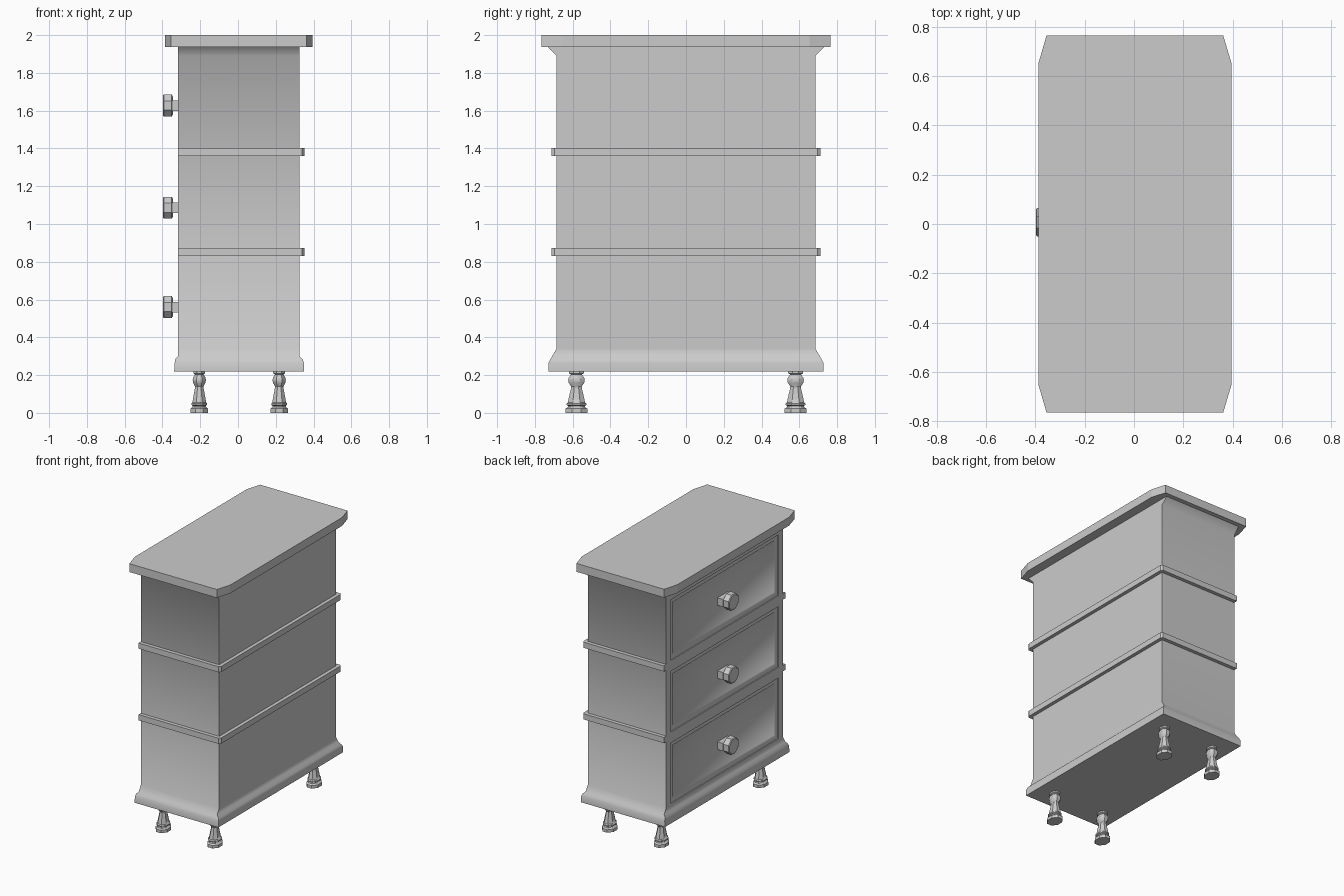
import bpy, bmesh, math
from mathutils import Matrix

if "Cube" in bpy.data.objects:
    bpy.data.objects.remove(bpy.data.objects["Cube"])


def finish(name, bm, smooth=None):
    bmesh.ops.recalc_face_normals(bm, faces=bm.faces[:])
    me = bpy.data.meshes.new(name)
    bm.to_mesh(me)
    bm.free()
    ob = bpy.data.objects.new(name, me)
    bpy.context.collection.objects.link(ob)
    if smooth:
        shade(ob, smooth)
    return ob


def shade(ob, angle):
    bpy.ops.object.select_all(action='DESELECT')
    ob.select_set(True)
    bpy.context.view_layer.objects.active = ob
    bpy.ops.object.shade_smooth_by_angle(angle=math.radians(angle))


def loft(name, rings, smooth=None, matrix=None):
    """Skin a stack of equally sized point rings and cap both ends."""
    bm = bmesh.new()
    loops = [[bm.verts.new(p) for p in r] for r in rings]
    n = len(loops[0])
    for a, b in zip(loops, loops[1:]):
        for i in range(n):
            j = (i + 1) % n
            bm.faces.new((a[i], a[j], b[j], b[i]))
    bm.faces.new(loops[0][::-1])
    bm.faces.new(loops[-1])
    if matrix:
        bm.transform(matrix)
    return finish(name, bm, smooth)


def rect(x0, x1, y, z):
    return [(x0, -y, z), (x1, -y, z), (x1, y, z), (x0, y, z)]


def slab(name, outline, z0, z1):
    return loft(name, [[(x, y, z) for x, y in outline] for z in (z0, z1)])


def box(name, x0, x1, y0, y1, z0, z1):
    return slab(name, [(x0, y0), (x1, y0), (x1, y1), (x0, y1)], z0, z1)


def lathe(name, profile, sides, matrix, smooth=None):
    rings = [[(r * math.cos(2 * math.pi * (i + .5) / sides),
               r * math.sin(2 * math.pi * (i + .5) / sides), z)
              for i in range(sides)] for r, z in profile]
    return loft(name, rings, smooth, matrix)


FRONT, BACK = -0.317, 0.325
drawers = [(0.35, 0.80), (0.88, 1.33), (1.41, 1.86)]

# carcass with moulded base and flared ends under the top
body = loft("cabinet_body", [
    rect(-.338, .349, .728, .22), rect(-.335, .349, .728, .265),
    rect(-.333, .343, .718, .283), rect(FRONT, BACK, .709, .30),
    rect(FRONT, BACK, .685, .34), rect(FRONT, BACK, .685, 1.89),
    rect(FRONT, BACK, .732, 1.938)])

# stepped, recessed drawer fronts and octagonal knobs
for k, (z0, z1) in enumerate(drawers):
    rings = []
    for dx, m in ((-.1, 0), (.007, 0), (.007, .03), (.014, .036)):
        y, x = .63 - m, FRONT + dx
        rings.append([(x, -y, z0 + m), (x, y, z0 + m), (x, y, z1 - m), (x, -y, z1 - m)])
    cut = loft("drawer_cutter", rings)
    cut.hide_render = True
    mod = body.modifiers.new("recess", 'BOOLEAN')
    mod.operation = 'DIFFERENCE'
    mod.solver = 'EXACT'
    mod.object = cut
    bpy.context.view_layer.objects.active = body
    bpy.ops.object.modifier_apply(modifier=mod.name)
    bpy.data.objects.remove(cut)
    zc = (0.560, 1.086, 1.627)[k]
    box(f"knob_stem_{k + 1}", -.35, FRONT + .015, -.05, .064, zc - .028, zc + .028)
    lathe(f"knob_{k + 1}", [(.052, 0), (.063, .006), (.063, .048), (.056, .053)], 8,
          Matrix.Translation((-.345, .007, zc)) @ Matrix.Rotation(-math.pi / 2, 4, 'Y'))
shade(body, 50)

# table top with clipped corners
slab("top_board", [(-.355, -.765), (.362, -.765), (.395, -.655), (.395, .655),
                   (.362, .765), (-.355, .765), (-.387, .655), (-.387, -.655)], 1.938, 2.0)

# U-shaped bands round the ends and back
half = [(FRONT, .68), (FRONT, .712), (.34, .712), (.351, .697)]
inner = (BACK - .005, .68)
band = [half[0], half[1], half[2], half[3]]
band = band + [(x, -y) for x, y in reversed(band)] + [(inner[0], -inner[1]), inner]
for k, z in enumerate((0.83, 1.36)):
    slab(f"side_band_{k + 1}", band, z, z + .042)

# turned legs
leg = [(.05, 0), (.05, .022), (.04, .03), (.038, .037), (.045, .042), (.045, .05),
       (.039, .056), (.036, .075), (.025, .13), (.024, .14), (.036, .16),
       (.038, .175), (.035, .188), (.024, .203), (.034, .209), (.034, .222)]
for sx, fx in ((-.205, "front"), (.218, "back")):
    for sy, fy in ((-.58, "right"), (.58, "left")):
        lathe(f"{fx}_{fy}_leg", leg, 8,
              Matrix.Translation((sx, sy, 0)) @ Matrix.Diagonal((1, 1.25, 1, 1)), 35)
